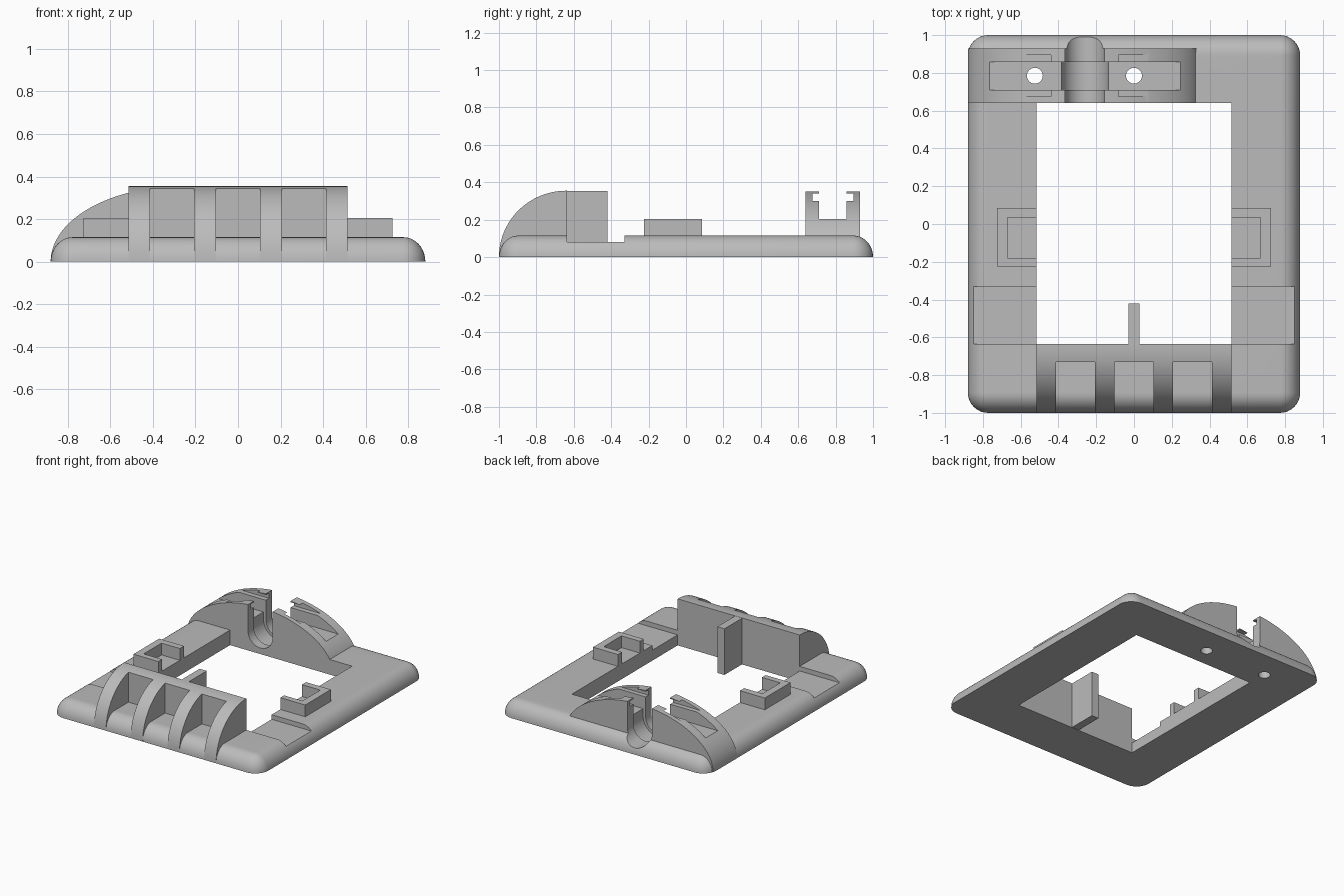
import bpy, bmesh
from math import sin, cos, pi, radians

if "Cube" in bpy.data.objects:
    bpy.data.objects.remove(bpy.data.objects["Cube"])

grey = bpy.data.materials.new("plain grey")
grey.use_nodes = True
COLOUR = (0.5, 0.5, 0.5, 1)
grey.diffuse_color = COLOUR
grey.node_tree.nodes["Principled BSDF"].inputs["Base Color"].default_value = COLOUR


def finish(name, bm):
    bmesh.ops.recalc_face_normals(bm, faces=bm.faces)
    mesh = bpy.data.meshes.new(name)
    bm.to_mesh(mesh)
    bm.free()
    mesh.materials.append(grey)
    ob = bpy.data.objects.new(name, mesh)
    bpy.context.collection.objects.link(ob)
    return ob


def loft(name, rings):
    """Skin equal-length closed rings and cap both ends."""
    bm = bmesh.new()
    loops = [[bm.verts.new(p) for p in ring] for ring in rings]
    for a, b in zip(loops, loops[1:]):
        for i in range(len(a)):
            j = (i + 1) % len(a)
            bm.faces.new((a[i], a[j], b[j], b[i]))
    bm.faces.new(loops[0][::-1])
    bm.faces.new(loops[-1])
    return finish(name, bm)


def prism(name, profile, axis, lo, hi):
    """Extrude a (u, z) profile along x or y."""
    def put(u, z, d):
        return (d, u, z) if axis == "x" else (u, d, z)
    return loft(name, [[put(u, z, d) for u, z in profile] for d in (lo, hi)])


def box(name, x, y, z):
    return prism(name, [(x[0], z[0]), (x[1], z[0]), (x[1], z[1]), (x[0], z[1])], "y", *y)


def arc(cx, cz, rx, rz, start, end, n):
    angles = [radians(start + (end - start) * i / n) for i in range(n + 1)]
    return [(cx + rx * cos(a), cz + rz * sin(a)) for a in angles]


def activate(ob):
    bpy.ops.object.select_all(action="DESELECT")
    ob.select_set(True)
    bpy.context.view_layer.objects.active = ob


def cut(ob, cutters):
    activate(ob)
    for c in cutters:
        mod = ob.modifiers.new("cut", "BOOLEAN")
        mod.operation, mod.solver, mod.object = "DIFFERENCE", "EXACT", c
        bpy.ops.object.modifier_apply(modifier=mod.name)


def rounded_rect(hx, hy, r, z, n=8):
    pts = []
    for k, (sx, sy) in enumerate([(1, 1), (-1, 1), (-1, -1), (1, -1)]):
        pts += arc(sx * (hx - r), sy * (hy - r), r, r, 90 * k, 90 * k + 90, n)
    return [(x, y, z) for x, y in pts]


# Main dimensions
W, TOP, HIGH = 0.515, 0.115, 0.355
FRONT, BACK = -0.635, 0.64
CLAMP_X, CLAMP_Y = -0.26, 0.785

# Frame with rounded rim
rings = []
for i in range(11):
    t = pi / 2 * i / 10
    inset = 0.103 * (1 - cos(t))
    rings.append(rounded_rect(0.88 - inset, 1 - inset, 0.108 - inset, TOP * sin(t)))
frame = loft("frame", rings)

# Front wall with quarter-round nose and three pockets
nose = arc(-0.64, 0, 0.36, HIGH, 179.5, 90, 24)
front_wall = prism("front_wall", nose + [(FRONT, HIGH), (FRONT, nose[0][1])], "x", -W, W)

# Rib behind the front wall
center_rib = box("center_rib", (-0.03, 0.03), (FRONT - 0.03, -0.42), (0.002, HIGH - 0.001))

# Arched cable clamp at the back
arch = arc(CLAMP_X, 0, 0.62, HIGH, 0.7, 179.3, 64)
back_clamp = prism("back_clamp", arch, "y", BACK, 0.93)

# U-shaped side brackets, open towards the middle
brackets = []
for side, s in (("left", 1), ("right", -1)):
    outer = box(side + "_bracket", sorted((s * W, s * 0.725)), (-0.225, 0.085), (0.06, 0.205))
    inner = box("bracket_cutter", sorted((s * 0.4, s * 0.67)), (-0.18, 0.035), (TOP, 0.4))
    cut(outer, [inner])
    bpy.data.objects.remove(inner)
    brackets.append(outer)


# Cutters
def groove(r, y0, y1):
    sides = [(CLAMP_X + r, 0.6), (CLAMP_X - r, 0.6)]
    return prism("groove_cutter", sides + arc(CLAMP_X, 0.15, r, r, 180, 360, 24), "y", y0, y1)


pockets = [box("pocket_cutter", (x - 0.104, x + 0.104), (-1.2, -0.73), (-0.2, 0.6))
           for x in (-0.31, 0, 0.31)]
opening = box("opening_cutter", (-W, W), (FRONT, BACK), (-0.2, 0.6))
notches = [box("notch_cutter", sorted((s * 0.5, s * 1.2)), (FRONT, -0.33), (0.08, 0.6))
           for s in (1, -1)]
grooves = [groove(0.104, 0.5, 1.2), groove(0.125, 0.71, 0.857)]
holes = []
for x in (-0.525, 0):
    disc = arc(x, CLAMP_Y, 0.042, 0.042, 0, 348.75, 31)
    holes.append(loft("hole_cutter", [[(u, v, z) for u, v in disc] for z in (-0.2, 0.6)]))
channel = box("channel_cutter", (-1.2, 1.2), (0.71, 0.857), (0.205, 0.6))
slot = box("slot_cutter", (-1.2, 1.2), (0.675, 0.895), (0.3, 0.34))

cut(front_wall, pockets)
cut(frame, [opening] + notches + grooves + holes)
cut(back_clamp, [channel, slot] + grooves + holes)
for c in pockets + [opening, channel, slot] + notches + grooves + holes:
    bpy.data.objects.remove(c)

# Smooth curves, crisp edges
for ob in [frame, front_wall, center_rib, back_clamp] + brackets:
    activate(ob)
    bpy.ops.object.shade_smooth_by_angle(angle=radians(30))
